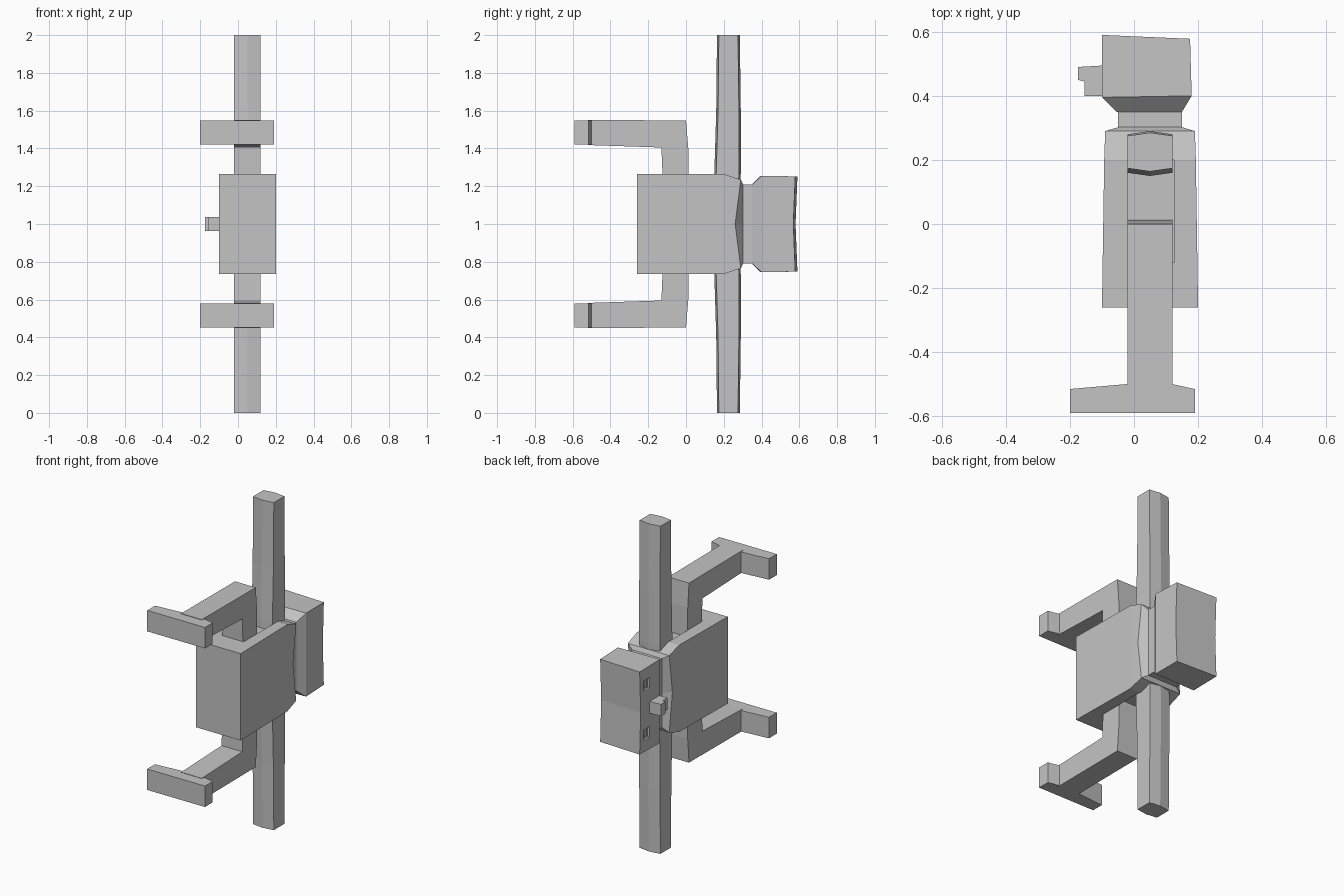
import bpy
import bmesh

if "Cube" in bpy.data.objects:
    bpy.data.objects.remove(bpy.data.objects["Cube"], do_unlink=True)

GREY = (0.55, 0.55, 0.55, 1)
mat = bpy.data.materials.new("plain_grey")
mat.use_nodes = True
mat.diffuse_color = GREY
mat.node_tree.nodes["Principled BSDF"].inputs["Base Color"].default_value = GREY


def finish(name, bm, mirror=False):
    """Turn a bmesh into an object whose local z = 0 is the symmetry plane."""
    bmesh.ops.recalc_face_normals(bm, faces=bm.faces)
    mesh = bpy.data.meshes.new(name)
    bm.to_mesh(mesh)
    bm.free()
    mesh.materials.append(mat)
    obj = bpy.data.objects.new(name, mesh)
    obj.location.z = 1
    bpy.context.collection.objects.link(obj)
    if mirror:
        mod = obj.modifiers.new("Mirror", "MIRROR")
        mod.use_axis = (False, False, True)
        mod.use_mirror_merge = False
    return obj


def loft(name, rings, mirror=False):
    """Skin six-point rings; each cap is two quads meeting at the middle."""
    bm = bmesh.new()
    rows = [[bm.verts.new(p) for p in ring] for ring in rings]
    for a, b in zip(rows, rows[1:]):
        for i in range(6):
            j = (i + 1) % 6
            bm.faces.new((a[i], a[j], b[j], b[i]))
    for r in (rows[0], rows[-1]):
        bm.faces.new((r[0], r[1], r[4], r[5]))
        bm.faces.new((r[1], r[2], r[3], r[4]))
    return finish(name, bm, mirror)


def prism(name, outline, low, high, axis, mirror=False):
    """Extrude an outline along x (outline in y, z) or z (outline in x, y)."""
    bm = bmesh.new()

    def place(p, d):
        return (d, p[0], p[1]) if axis == "x" else (p[0], p[1], d)

    a = [bm.verts.new(place(p, low)) for p in outline]
    b = [bm.verts.new(place(p, high)) for p in outline]
    bm.faces.new(a)
    bm.faces.new(b)
    for i in range(len(a)):
        j = (i + 1) % len(a)
        bm.faces.new((a[i], a[j], b[j], b[i]))
    return finish(name, bm, mirror)


def box_outline(a0, a1, b0, b1):
    return [(a0, b0), (a1, b0), (a1, b1), (a0, b1)]


def cross(y0, y1, x0, x1, half, dip=0):
    """Section across the body, with the midline optionally pulled down."""
    return [(x0, y0, -half), (x0, y0 - dip, 0), (x0, y0, half),
            (x1, y1, half), (x1, y1 - dip, 0), (x1, y1, -half)]


def carve(target, cutter):
    cutter.hide_render = True
    mod = target.modifiers.new("Carve", "BOOLEAN")
    mod.operation = "DIFFERENCE"
    mod.solver = "EXACT"
    mod.object = cutter
    bpy.context.view_layer.objects.active = target
    bpy.ops.object.modifier_apply(modifier=mod.name)
    bpy.data.objects.remove(cutter, do_unlink=True)


# Torso with sloped shoulders, creased at the collar
torso = loft("torso", [
    cross(-0.26, -0.26, -0.10, 0.20, 0.265),
    cross(0.20, 0.20, -0.093, 0.193, 0.265),
    cross(0.29, 0.29, -0.09, 0.19, 0.235, 0.03),
    cross(0.302, 0.302, -0.05, 0.15, 0.21),
])

# Shallow side sockets between arm and leg
carve(torso, prism("socket_cutter", box_outline(-0.02, 0.125, -0.12, 0.20),
                   0.225, 0.32, "z", mirror=True))

# Neck
loft("neck", [cross(0.29, 0.29, -0.05, 0.15, 0.21),
              cross(0.36, 0.36, -0.05, 0.15, 0.21)])

# Head with tapered jaw and a faint crease over the crown
head = loft("head", [
    cross(0.35, 0.35, -0.055, 0.15, 0.21),
    cross(0.395, 0.40, -0.10, 0.18, 0.255),
    cross(0.59, 0.578, -0.10, 0.175, 0.252, 0.01),
])

# Small inset eyes with a raised centre
carve(head, prism("eye_cutter", box_outline(-0.13, -0.088, 0.495, 0.555),
                  0.118, 0.182, "z", mirror=True))
prism("eyes", box_outline(-0.094, -0.08, 0.51, 0.54), 0.134, 0.166, "z", mirror=True)

# Stepped nose
prism("nose", [(-0.09, 0.40), (-0.155, 0.40), (-0.155, 0.445), (-0.175, 0.45),
               (-0.175, 0.49), (-0.09, 0.495)], -0.036, 0.036, "z")


# Arms with slightly ridged front and back
def arm_ring(z, y0, y1, ridge):
    return [(-0.02, y0, z), (0.05, y0 - ridge, z), (0.12, y0, z),
            (0.12, y1, z), (0.05, y1 + ridge, z), (-0.02, y1, z)]


loft("arms", [arm_ring(0.20, 0.16, 0.278, 0.01),
              arm_ring(0.27, 0.16, 0.28, 0.01),
              arm_ring(0.60, 0.17, 0.28, 0.01),
              arm_ring(1.00, 0.174, 0.275, 0.01)], mirror=True)

# Bent legs
prism("legs", [(0.015, 0.20), (0.012, 0.40), (0.0, 0.548), (-0.52, 0.551),
               (-0.52, 0.418), (-0.13, 0.405), (-0.122, 0.20)],
      -0.02, 0.12, "x", mirror=True)

# Feet with toe and heel
prism("feet", [(-0.20, -0.59), (0.19, -0.59), (0.19, -0.515), (0.12, -0.50),
               (-0.027, -0.50), (-0.20, -0.515)], 0.42, 0.548, "z", mirror=True)
